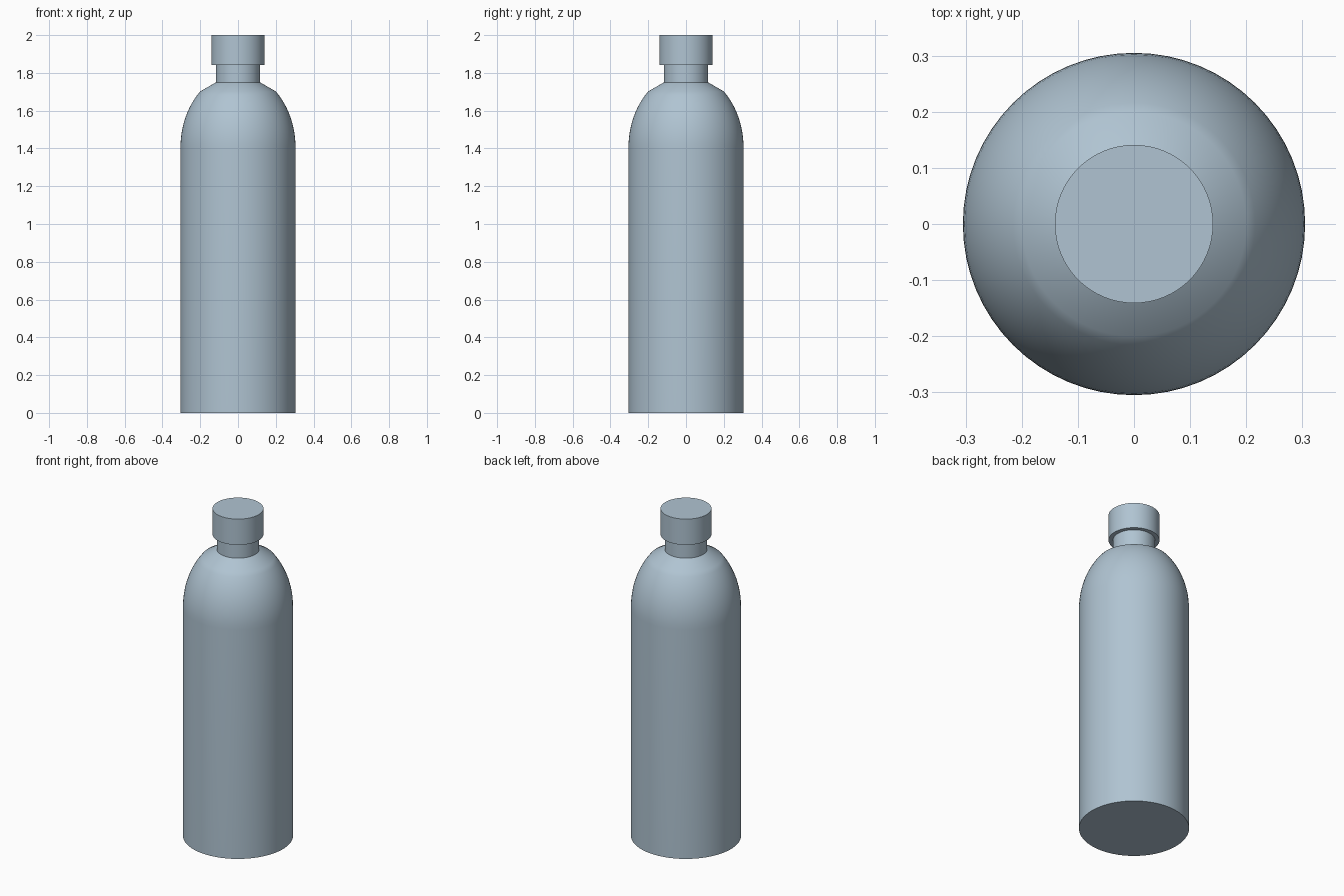
import bpy, bmesh, math

cube = bpy.data.objects.get("Cube")
if cube:
    bpy.data.objects.remove(cube, do_unlink=True)

SEGMENTS = 64

# Single blue-grey colour
steel = bpy.data.materials.new("blue_grey")
steel.use_nodes = True
colour = (0.434, 0.552, 0.645, 1.0)
steel.diffuse_color = colour
steel.node_tree.nodes["Principled BSDF"].inputs["Base Color"].default_value = colour


def lathe(name, profile):
    """Revolve (radius, z) points around z and close both ends."""
    bm = bmesh.new()
    rings = []
    for r, z in profile:
        rings.append([bm.verts.new((r * math.cos(a), r * math.sin(a), z))
                      for a in (2 * math.pi * i / SEGMENTS for i in range(SEGMENTS))])
    for low, high in zip(rings, rings[1:]):
        for i in range(SEGMENTS):
            j = (i + 1) % SEGMENTS
            bm.faces.new((low[i], low[j], high[j], high[i]))
    bm.faces.new(rings[0][::-1])
    bm.faces.new(rings[-1])
    mesh = bpy.data.meshes.new(name)
    bm.to_mesh(mesh)
    bm.free()
    mesh.materials.append(steel)
    obj = bpy.data.objects.new(name, mesh)
    bpy.context.collection.objects.link(obj)
    bpy.ops.object.select_all(action="DESELECT")
    obj.select_set(True)
    bpy.context.view_layer.objects.active = obj
    bpy.ops.object.shade_smooth_by_angle(angle=math.radians(30))
    return obj


# Bottle: straight wall, elliptical shoulder, short cone, then neck
RADIUS, SHOULDER_Z, SHOULDER_H = 0.305, 1.40, 0.40
end = math.acos(0.2 / RADIUS)
STEPS = 12
shoulder = [(RADIUS * math.cos(end * i / STEPS),
             SHOULDER_Z + SHOULDER_H * math.sin(end * i / STEPS))
            for i in range(STEPS + 1)]
lathe("bottle_body", [(RADIUS, 0.0)] + shoulder + [(0.117, 1.75), (0.117, 1.85)])

# Cap: plain cylinder overhanging the neck
lathe("cap", [(0.141, 1.842), (0.141, 2.0)])
